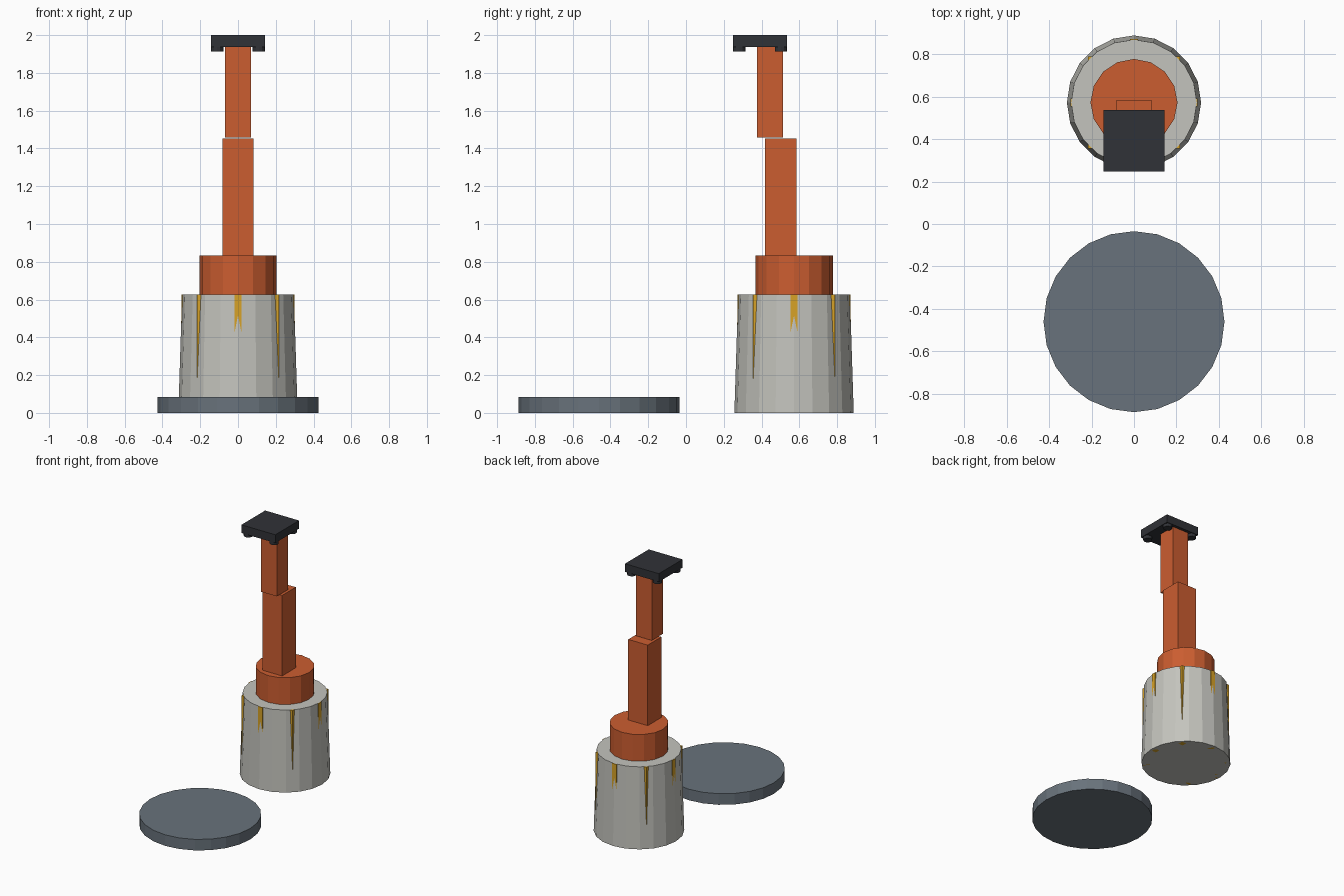
import bpy, math

if "Cube" in bpy.data.objects:
    bpy.data.objects.remove(bpy.data.objects["Cube"])


def material(name, rgb):
    m = bpy.data.materials.new(name)
    m.diffuse_color = (*rgb, 1)
    m.use_nodes = True
    m.node_tree.nodes["Principled BSDF"].inputs["Base Color"].default_value = m.diffuse_color
    return m


ORANGE = material("orange", (0.60, 0.11, 0.03))
SLATE = material("slate", (0.14, 0.17, 0.20))
CONCRETE = material("concrete", (0.55, 0.55, 0.51))
GOLD = material("gold", (0.68, 0.36, 0.02))
DARK = material("dark", (0.03, 0.032, 0.038))


def finish(name, mat):
    ob = bpy.context.object
    ob.name = name
    ob.data.materials.append(mat)
    return ob


def box(name, x, y, z, mat):
    """Box from (min, max) ranges on each axis."""
    bpy.ops.mesh.primitive_cube_add(size=1, location=[sum(r) / 2 for r in (x, y, z)])
    bpy.context.object.scale = [r[1] - r[0] for r in (x, y, z)]
    bpy.ops.object.transform_apply(location=False, rotation=False, scale=True)
    return finish(name, mat)


def drum(name, sides, r_bottom, r_top, x, y, z, mat):
    """Flat-sided cylinder or tapered cone between two heights."""
    bpy.ops.mesh.primitive_cone_add(vertices=sides, radius1=r_bottom, radius2=r_top,
                                    depth=z[1] - z[0], location=(x, y, sum(z) / 2))
    return finish(name, mat)


BASE_Y = 0.572

# Loose round plate in front
drum("round_plate", 24, 0.426, 0.426, 0, -0.46, (0, 0.085), SLATE)

# Tapered pedestal with a turntable on top
drum("pedestal", 20, 0.316, 0.296, 0, BASE_Y, (0, 0.626), CONCRETE)
drum("turntable", 16, 0.205, 0.205, 0, BASE_Y, (0.626, 0.832), ORANGE)

# Upright bars sunk into the pedestal, showing only near its rim
R, W = 0.2805, 0.019
for i in range(8):
    a = i * math.pi / 4
    x, y = R * math.cos(a), BASE_Y + R * math.sin(a)
    box(f"rim_bar_{i + 1}", (x - W, x + W), (y - W, y + W), (0, 0.6258), GOLD)

# Two arm segments
box("lower_arm", (-0.083, 0.083), (0.418, 0.584), (0.832, 1.452), ORANGE)
box("upper_arm", (-0.068, 0.068), (0.375, 0.513), (1.457, 1.937), ORANGE)

# Head plate with four pads underneath
HEAD_Y = 0.392
box("head_plate", (-0.144, 0.144), (HEAD_Y - 0.144, HEAD_Y + 0.144), (1.937, 2.0), DARK)
for i, (sx, sy) in enumerate([(-1, -1), (1, -1), (-1, 1), (1, 1)]):
    drum(f"head_pad_{i + 1}", 12, 0.032, 0.032, sx * 0.11, HEAD_Y + sy * 0.11,
         (1.913, 1.937), DARK)
